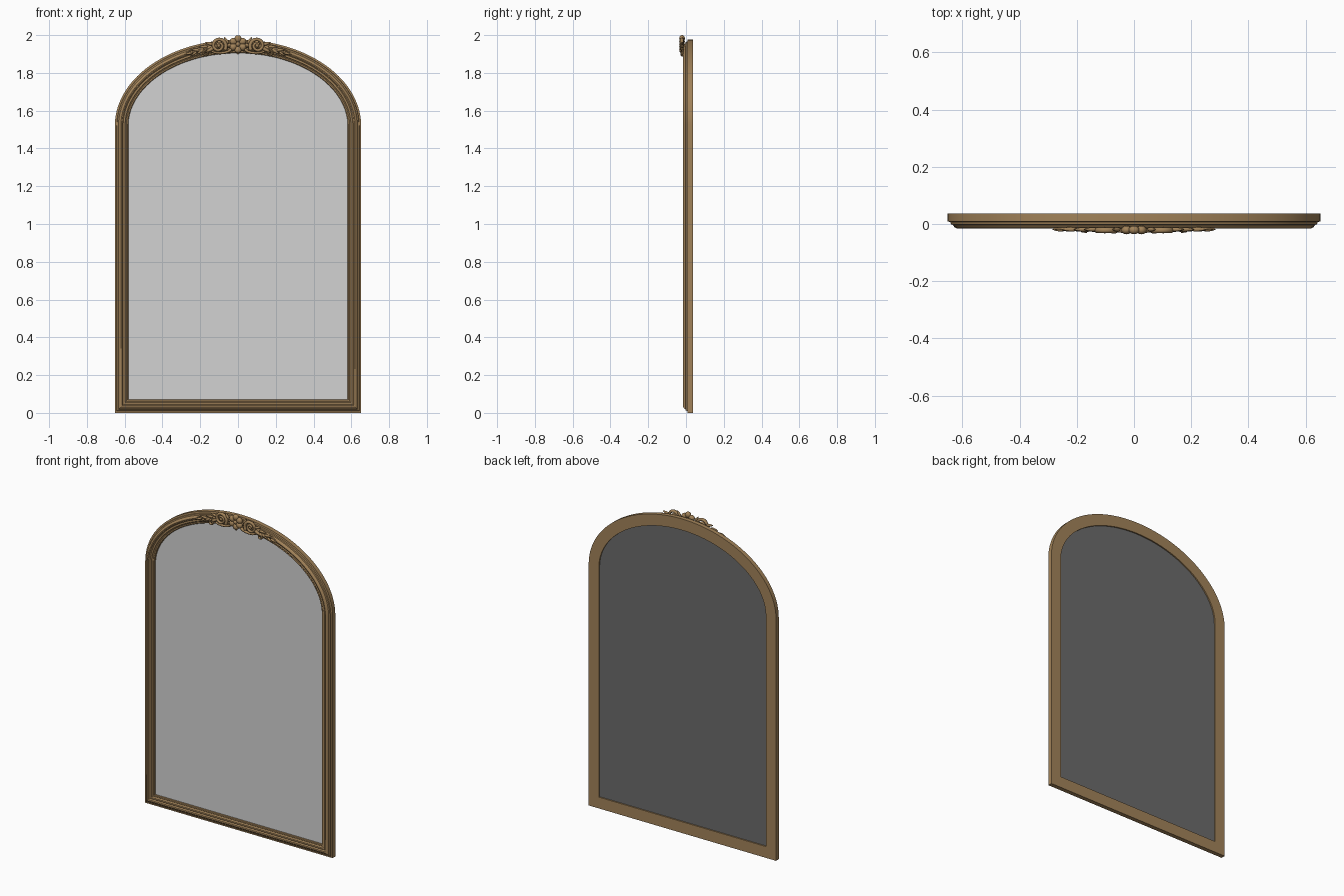
import bpy, bmesh, math
from mathutils import Vector, Matrix

if "Cube" in bpy.data.objects:
    bpy.data.objects.remove(bpy.data.objects["Cube"])


def material(name, rgb):
    m = bpy.data.materials.new(name)
    m.diffuse_color = (*rgb, 1)
    m.use_nodes = True
    m.node_tree.nodes["Principled BSDF"].inputs["Base Color"].default_value = m.diffuse_color
    return m


GOLD = material("antique_gold", (0.36, 0.225, 0.10))
GLASS = material("mirror_grey", (0.65, 0.65, 0.65))
BACK = material("dark_backing", (0.148, 0.148, 0.148))

HALF_W, SPRING, RISE = 0.652, 1.52, 0.456


def outline(n=72):
    """Outer edge, counter-clockwise seen from the front: square foot, elliptical head."""
    pts = [Vector((-HALF_W, 0)), Vector((HALF_W, 0))]
    for i in range(n + 1):
        a = math.pi * i / n
        pts.append(Vector((HALF_W * math.cos(a), SPRING + RISE * math.sin(a))))
    return pts


def inset(pts, d):
    """Mitred inward offset of a closed outline."""
    out = []
    for i, p in enumerate(pts):
        a = (p - pts[i - 1]).normalized()
        b = (pts[(i + 1) % len(pts)] - p).normalized()
        n1, n2 = Vector((-a.y, a.x)), Vector((-b.y, b.x))
        out.append(p + (n1 + n2) * d / (1 + n1.dot(n2)))
    return out


def finish(name, bm, mat, smooth=None):
    bmesh.ops.recalc_face_normals(bm, faces=bm.faces)
    me = bpy.data.meshes.new(name)
    bm.to_mesh(me)
    bm.free()
    ob = bpy.data.objects.new(name, me)
    bpy.context.collection.objects.link(ob)
    me.materials.append(mat)
    if smooth:
        bpy.ops.object.select_all(action='DESELECT')
        ob.select_set(True)
        bpy.context.view_layer.objects.active = ob
        bpy.ops.object.shade_smooth_by_angle(angle=math.radians(smooth))
    return ob


# moulded frame: profile of (inset from outer edge, depth) swept round the outline
profile = [(0, .036), (0, .009), (.010, .007), (.012, -.001), (.019, -.003),
           (.023, -.010), (.027, -.013), (.032, -.015), (.038, -.013), (.041, -.008),
           (.044, -.006), (.049, -.008), (.054, -.007), (.057, -.002),
           (.061, .000), (.064, -.001), (.068, .000), (.071, .004), (.071, .036)]
bm = bmesh.new()
base = outline()
rings = [[bm.verts.new((p.x, y, p.y)) for p in inset(base, d)] for d, y in profile]
for k, r in enumerate(rings):
    q = rings[(k + 1) % len(rings)]
    for i in range(len(r)):
        j = (i + 1) % len(r)
        bm.faces.new((r[i], r[j], q[j], q[i]))
finish("moulded_frame", bm, GOLD, 28)


# mirror glass and backing board
def plate(name, d, y0, y1, mat):
    bm = bmesh.new()
    f = bm.faces.new([bm.verts.new((p.x, y0, p.y)) for p in inset(base, d)])
    g = bmesh.ops.extrude_face_region(bm, geom=[f])
    for v in g['geom']:
        if isinstance(v, bmesh.types.BMVert):
            v.co.y = y1
    finish(name, bm, mat)


plate("mirror_glass", .070, .010, .016, GLASS)
plate("backing_board", .070, .016, .028, BACK)


# crest ornament helpers
def blob(name, x, z, length, width, depth, angle=0, y=-.020, tip=0):
    """Flattened bead or leaf; tip narrows it towards its local +x end."""
    bm = bmesh.new()
    bmesh.ops.create_uvsphere(bm, u_segments=14, v_segments=8, radius=1)
    for v in bm.verts:
        k = 1 - tip * (v.co.x + 1) / 2
        v.co = Vector((v.co.x * length, v.co.y * depth * k, v.co.z * width * k))
    bm.transform(Matrix.Translation((x, y, z)) @ Matrix.Rotation(-angle, 4, 'Y'))
    return finish(name, bm, GOLD, 60)


def tube(name, pts, r0, r1, y=-.020):
    """Tapering round strand through (x, z) points."""
    bm = bmesh.new()
    n, sides, prev = len(pts), 8, None
    for i, p in enumerate(pts):
        a, b = Vector(pts[max(i - 1, 0)]), Vector(pts[min(i + 1, n - 1)])
        t = (b - a).normalized()
        r = r0 + (r1 - r0) * i / (n - 1)
        ring = []
        for k in range(sides):
            c, s = math.cos(2 * math.pi * k / sides), math.sin(2 * math.pi * k / sides)
            ring.append(bm.verts.new((p[0] - t.y * r * c, y + .011 * s * r / r0, p[1] + t.x * r * c)))
        if prev:
            for k in range(sides):
                j = (k + 1) % sides
                bm.faces.new((prev[k], prev[j], ring[j], ring[k]))
        else:
            bm.faces.new(ring)
        prev = ring
    bm.faces.new(prev)
    return finish(name, bm, GOLD, 60)


def on_arch(x, d):
    """Height on the arch at x, dropped d below the outer edge."""
    return SPRING + RISE * math.sqrt(1 - (x / HALF_W) ** 2) - d


# central rosette
CZ = 1.952
for i in range(6):
    a = math.pi / 2 + i * math.pi / 3
    blob("rosette_petal", .028 * math.cos(a), CZ + .028 * math.sin(a),
         .020, .016, .013, a, y=-.021, tip=-.3)
blob("rosette_centre", 0, CZ, .013, .013, .013, y=-.023)
blob("rosette_drop", 0, 1.910, .014, .012, .010, -math.pi / 2, tip=.5)

# scrolls, stems and leaves on both sides
for s in (1, -1):
    def leaf(x, z, length, width, deg, depth=.010):
        a = math.radians(deg)
        blob("crest_leaf", s * x, z, length, width, depth, a if s > 0 else math.pi - a,
             y=-.019, tip=.6)

    spiral = []
    for i in range(37):
        u = i / 36
        a = math.radians(215 - 560 * u)
        r = .040 - .030 * u
        spiral.append((s * (.102 + r * math.cos(a)), 1.944 + r * math.sin(a)))
    tube("crest_scroll", spiral, .010, .006, y=-.022)
    blob("scroll_eye", s * .102, 1.944, .010, .010, .011, y=-.022)
    # link between rosette and scroll
    tube("scroll_link", [(s * x, z) for x, z in
                         ((.035, 1.925), (.050, 1.914), (.070, 1.908), (.095, 1.905),
                          (.120, 1.907), (.140, 1.915))], .008, .006)
    # wavy stem tapering along the arch
    stem = []
    for i in range(21):
        x = .13 + .15 * i / 20
        stem.append((s * x, on_arch(x, .034 + .012 * math.sin(i / 20 * 2 * math.pi))))
    tube("crest_stem", stem, .010, .003, y=-.017)
    # small curl hanging below the stem
    curl = []
    for i in range(19):
        a = math.radians(100 - 20 * i)
        r = .017 - .011 * i / 18
        curl.append((s * (.168 + r * math.cos(a)), 1.904 + r * math.sin(a)))
    tube("drop_curl", curl, .007, .004)
    leaf(.062, 1.972, .022, .011, 55)
    leaf(.150, 1.955, .026, .012, 15)
    leaf(.185, 1.938, .026, .011, -5)
    leaf(.200, 1.912, .024, .010, -35)
    leaf(.225, 1.922, .026, .010, 5)
    leaf(.235, 1.900, .022, .008, -35)
    leaf(.262, 1.902, .024, .009, -15)
